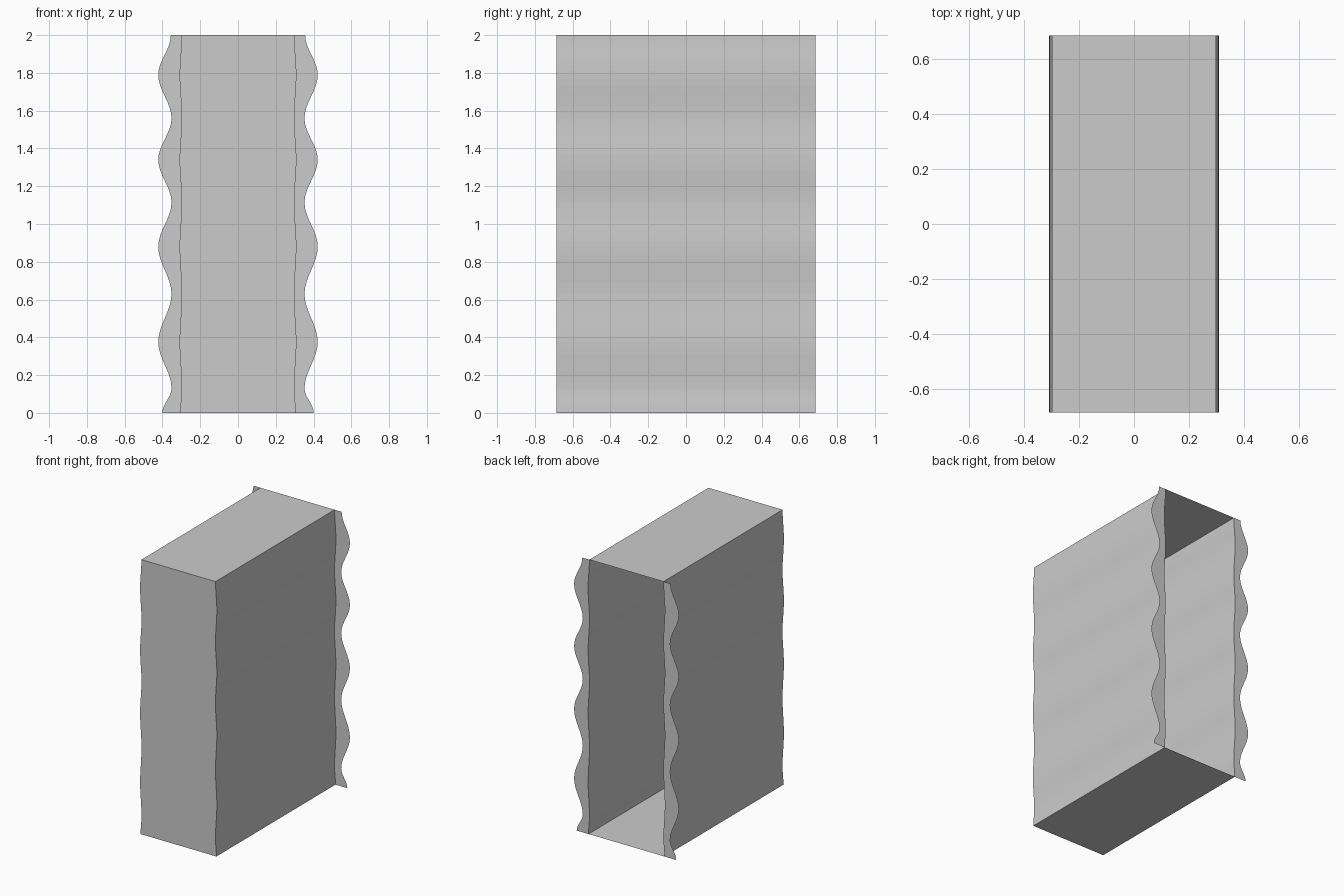
import bpy, bmesh, math

if "Cube" in bpy.data.objects:
    bpy.data.objects.remove(bpy.data.objects["Cube"])

HALF_DEPTH, HEIGHT = 0.685, 2.0
# heights and wave strength (0 = narrowest, 1 = widest) at each turning point
WAVE = [(0.0, 0.7), (0.13, 0), (0.375, 1), (0.63, 0), (0.88, 1), (1.115, 0),
        (1.34, 1), (1.56, 0), (1.79, 1), (2.0, 0.05)]
STEPS = 8


def wave_samples():
    out = []
    for (z0, a), (z1, b) in zip(WAVE, WAVE[1:]):
        for i in range(STEPS):
            f = i / STEPS
            s = (0.5 - 0.5 * math.cos(math.pi * f))
            out.append((z0 + (z1 - z0) * f, a + (b - a) * s))
    return out + [WAVE[-1]]


SAMPLES = wave_samples()


def wall_x(t):
    return 0.298 + 0.011 * t


def flange_x(t):
    return 0.352 + 0.07 * t


def strip(name, start, end):
    """Ruled sheet between two wavy edges, each a function t -> (x, y)."""
    bm = bmesh.new()
    rows = [[bm.verts.new((*edge(t), z)) for edge in (start, end)] for z, t in SAMPLES]
    for (a, b), (c, d) in zip(rows, rows[1:]):
        bm.faces.new((a, b, d, c))
    return finish(name, bm)


def cap(name, z, t, up):
    """Flat rectangle closing the top or bottom."""
    x, y = wall_x(t), HALF_DEPTH
    pts = [(-x, -y, z), (x, -y, z), (x, y, z), (-x, y, z)]
    bm = bmesh.new()
    bm.faces.new([bm.verts.new(p) for p in (pts if up else pts[::-1])])
    return finish(name, bm)


def finish(name, bm):
    mesh = bpy.data.meshes.new(name)
    bm.to_mesh(mesh)
    bm.free()
    obj = bpy.data.objects.new(name, mesh)
    bpy.context.collection.objects.link(obj)
    return obj


# closed front panel
strip("front_panel", lambda t: (-wall_x(t), -HALF_DEPTH), lambda t: (wall_x(t), -HALF_DEPTH))

# side walls and wavy flanges around the open back, mirrored across x
side = strip("side_walls", lambda t: (wall_x(t), -HALF_DEPTH), lambda t: (wall_x(t), HALF_DEPTH))
flange = strip("back_flanges", lambda t: (wall_x(t), HALF_DEPTH), lambda t: (flange_x(t), HALF_DEPTH))
for obj in (side, flange):
    mirror = obj.modifiers.new("mirror", "MIRROR")
    mirror.use_mirror_merge = False

# top and bottom panels
cap("top_panel", HEIGHT, WAVE[-1][1], True)
cap("bottom_panel", 0.0, WAVE[0][1], False)
